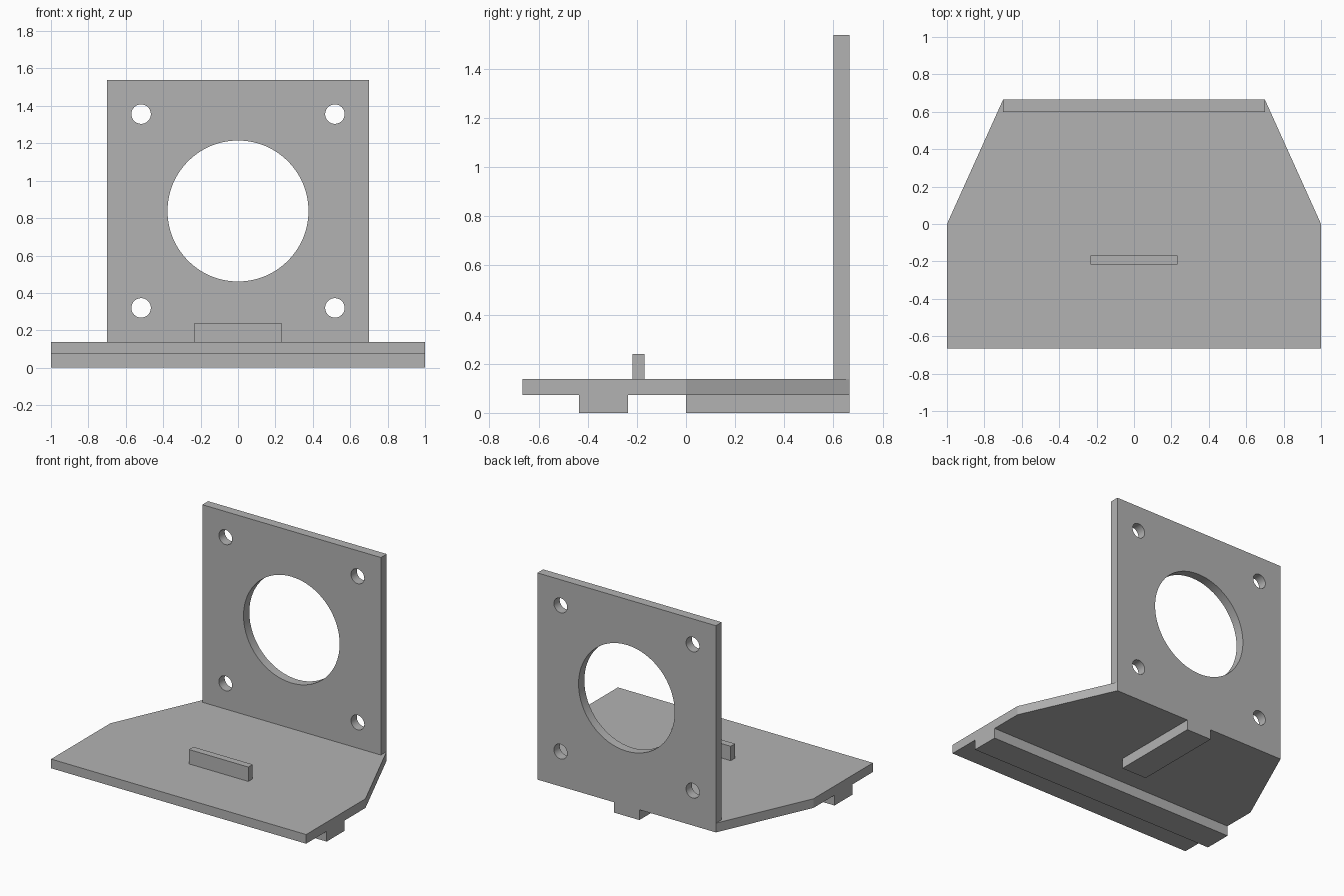
import bpy
import bmesh
from math import pi
from mathutils import Matrix

default_cube = bpy.data.objects.get("Cube")
if default_cube:
    bpy.data.objects.remove(default_cube, do_unlink=True)

# One plain grey
grey = bpy.data.materials.new("grey")
grey.use_nodes = True
COLOR = (0.45, 0.45, 0.45, 1)
grey.diffuse_color = COLOR
grey.node_tree.nodes["Principled BSDF"].inputs["Base Color"].default_value = COLOR


def finish(name, bm):
    bmesh.ops.recalc_face_normals(bm, faces=bm.faces)
    mesh = bpy.data.meshes.new(name)
    bm.to_mesh(mesh)
    bm.free()
    mesh.materials.append(grey)
    obj = bpy.data.objects.new(name, mesh)
    bpy.context.collection.objects.link(obj)
    return obj


def prism(name, outline, z0, z1):
    """Extrude a flat outline from z0 up to z1."""
    bm = bmesh.new()
    face = bm.faces.new([bm.verts.new((x, y, z0)) for x, y in outline])
    top = bmesh.ops.extrude_face_region(bm, geom=[face])["geom"]
    verts = [v for v in top if isinstance(v, bmesh.types.BMVert)]
    bmesh.ops.translate(bm, verts=verts, vec=(0, 0, z1 - z0))
    return finish(name, bm)


def block(name, half_x, y0, y1, z0, z1):
    outline = [(-half_x, y0), (half_x, y0), (half_x, y1), (-half_x, y1)]
    return prism(name, outline, z0, z1)


FRONT, BACK = -0.665, 0.665
FLOOR, TOP = 0.073, 0.138
WALL_HALF, WALL_TOP = 0.7, 1.538

# Base plate with tapered rear corners
prism("base_plate", [(-1, FRONT), (1, FRONT), (1, 0), (WALL_HALF, BACK),
                     (-WALL_HALF, BACK), (-1, 0)], FLOOR, TOP)

# Rails below the base and the stop tab above it
block("cross_rail", 1, -0.435, -0.235, 0, FLOOR)
block("rear_rail", 0.1, 0, BACK, 0, FLOOR)
block("stop_tab", 0.233, -0.217, -0.168, TOP, 0.24)

# Upright wall with a large opening and four screw holes
wall = block("mounting_wall", WALL_HALF, 0.6, BACK, TOP, WALL_TOP)
center_z = (TOP + WALL_TOP) / 2
holes = [(0, center_z, 0.377)]
holes += [(sx * 0.518, center_z + sz * 0.518, 0.052) for sx in (-1, 1) for sz in (-1, 1)]

bm = bmesh.new()
for x, z, radius in holes:
    place = Matrix.Translation((x, BACK, z)) @ Matrix.Rotation(pi / 2, 4, "X")
    bmesh.ops.create_cone(bm, cap_ends=True, segments=64, radius1=radius,
                          radius2=radius, depth=0.5, matrix=place)
cutter = finish("hole_cutter", bm)
cutter.hide_render = True

cut = wall.modifiers.new("holes", "BOOLEAN")
cut.operation = "DIFFERENCE"
cut.solver = "EXACT"
cut.object = cutter
bpy.context.view_layer.objects.active = wall
wall.select_set(True)
bpy.ops.object.modifier_apply(modifier=cut.name)
bpy.data.objects.remove(cutter, do_unlink=True)
bpy.ops.object.shade_smooth_by_angle(angle=pi / 6)
